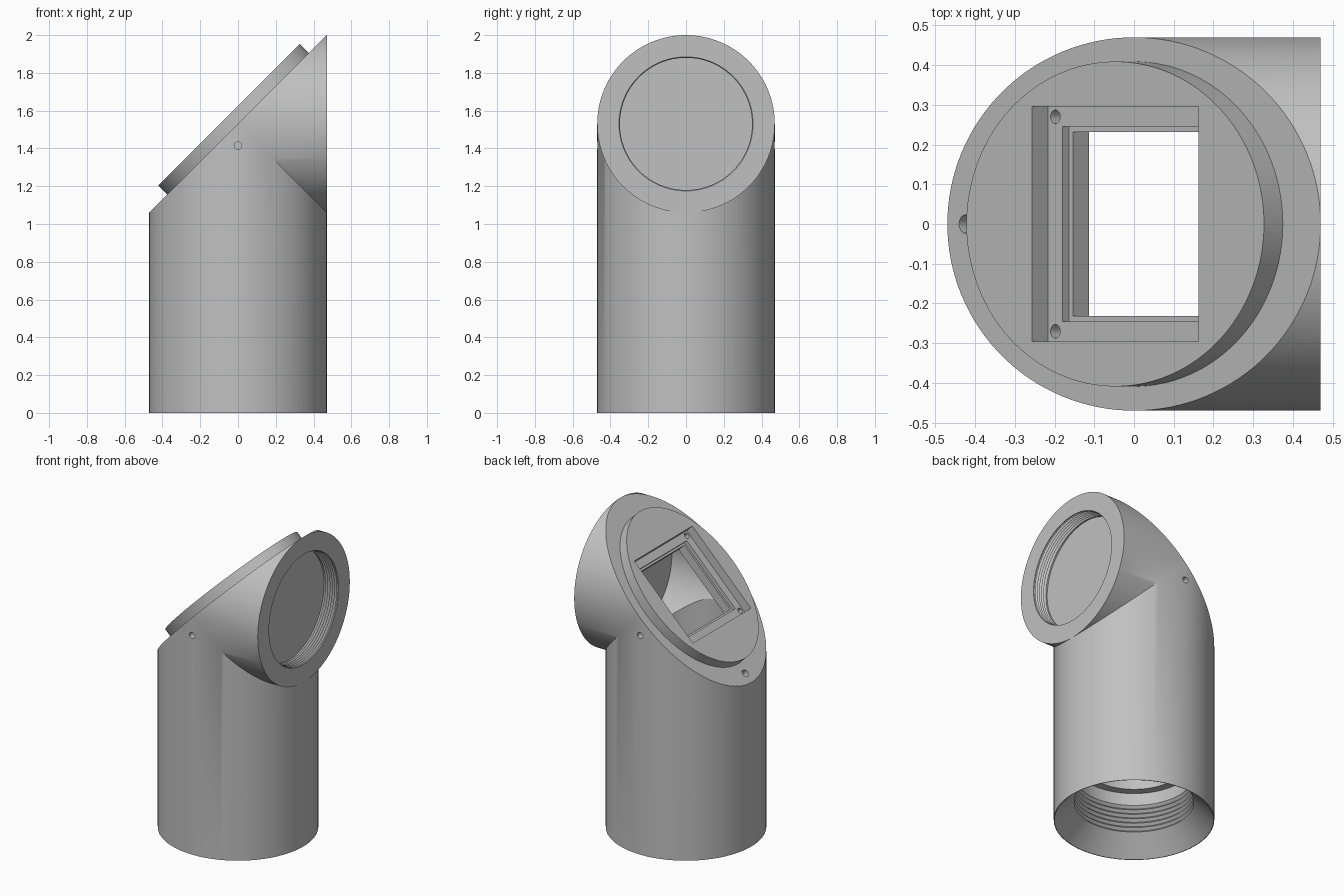
import bpy, bmesh, math
from mathutils import Matrix, Vector

if "Cube" in bpy.data.objects:
    bpy.data.objects.remove(bpy.data.objects["Cube"])

R, AXIS, SEG = 0.47, 1.53, 128
S = math.sqrt(0.5)
# local frame of the slanted face: u up the slope, y across, n outward
SLANT = Matrix(((S, 0, -S, 0), (0, 1, 0, 0), (S, 0, S, AXIS), (0, 0, 0, 1)))

grey = bpy.data.materials.new("plain grey")
grey.diffuse_color = (0.53, 0.53, 0.53, 1)
grey.use_nodes = True
grey.node_tree.nodes["Principled BSDF"].inputs["Base Color"].default_value = grey.diffuse_color


def finish(bm, name, matrix=Matrix()):
    bmesh.ops.remove_doubles(bm, verts=bm.verts, dist=1e-5)
    bmesh.ops.transform(bm, matrix=matrix, verts=bm.verts)
    bmesh.ops.recalc_face_normals(bm, faces=bm.faces)
    mesh = bpy.data.meshes.new(name)
    bm.to_mesh(mesh)
    bm.free()
    mesh.materials.append(grey)
    obj = bpy.data.objects.new(name, mesh)
    bpy.context.collection.objects.link(obj)
    return obj


def lathe(name, profile, matrix=Matrix(), seg=96):
    """Closed solid from (radius, height) points that start and end on the axis."""
    bm = bmesh.new()
    rings = []
    for r, h in profile:
        if r == 0:
            rings.append([bm.verts.new((0, 0, h))] * seg)
        else:
            rings.append([bm.verts.new((r * math.cos(2 * math.pi * i / seg),
                                        r * math.sin(2 * math.pi * i / seg), h))
                          for i in range(seg)])
    for a, b in zip(rings, rings[1:]):
        for i in range(seg):
            j = (i + 1) % seg
            bm.faces.new(list(dict.fromkeys((a[i], a[j], b[j], b[i]))))
    return finish(bm, name, matrix)


def rod(name, r, h0, h1, matrix=Matrix(), seg=96):
    return lathe(name, [(0, h0), (r, h0), (r, h1), (0, h1)], matrix, seg)


def box(name, lo, hi, matrix=Matrix()):
    bm = bmesh.new()
    bmesh.ops.create_cube(bm, size=1)
    lo, hi = Vector(lo), Vector(hi)
    for v in bm.verts:
        v.co = [l + (c + 0.5) * (h - l) for c, l, h in zip(v.co, lo, hi)]
    return finish(bm, name, matrix)


def combine(obj, tool, operation="DIFFERENCE"):
    mod = obj.modifiers.new("combine", "BOOLEAN")
    mod.operation, mod.object, mod.solver = operation, tool, "EXACT"
    bpy.context.view_layer.objects.active = obj
    bpy.ops.object.modifier_apply(modifier=mod.name)
    bpy.data.objects.remove(tool)


def thread(r, depth, h0, h1, turns):
    pitch = (h1 - h0) / turns
    pts = []
    for i in range(turns):
        h = h0 + i * pitch
        pts += [(r, h), (r + depth, h + pitch * 0.5)]
    return pts + [(r, h1)]


# elbow body: upright and sideways tubes mitred together, corner sliced at 45 degrees
bm = bmesh.new()
base, top, inner, end, slant = [], [], [], [], []
for i in range(SEG):
    t = 2 * math.pi * i / SEG
    c, s = R * math.cos(t), R * math.sin(t)
    base.append(Vector((c, s, 0)))
    top.append(Vector((c, s, AXIS - abs(c))))
    inner.append(Vector((abs(c), s, AXIS + c)))
    end.append(Vector((R, s, AXIS + c)))
    slant.append(Vector((c, s, AXIS + c)))
for a, b in ((base, top), (inner, end)):
    for i in range(SEG):
        j = (i + 1) % SEG
        corners = []
        for p in (a[i], a[j], b[j], b[i]):
            if all((p - q).length > 1e-5 for q in corners):
                corners.append(p)
        bm.faces.new([bm.verts.new(p) for p in corners])
for loop in (base, end, slant):
    bm.faces.new([bm.verts.new(p) for p in loop])
body = finish(bm, "elbow_body")

# raised oval pad on the slanted face
pad = rod("oval_pad", 1, -0.03, 0.067, SLANT @ Matrix.Diagonal((0.53, 0.409, 1, 1)), SEG)
combine(body, pad, "UNION")

# inner light passages, both clipped below the slanted wall
side = Matrix.Translation((R, 0, AXIS)) @ Matrix.Rotation(-math.pi / 2, 4, "Y")
for passage in (rod("upright_bore", 0.30, 0.36, 1.9),
                rod("side_bore", 0.348, 0.125, 1.0, side)):
    combine(passage, box("clip", (-2, -2, -0.071), (2, 2, 2), SLANT))
    combine(body, passage)

# flared, threaded bottom socket
combine(body, lathe("bottom_socket", [(0, -0.01), (0.476, -0.01)]
                    + thread(0.35, 0.016, 0.12, 0.30, 6)
                    + [(0.35, 0.38), (0, 0.38)]))

# threaded blind socket on the side end
combine(body, lathe("side_socket", [(0, -0.01), (0.355, -0.01), (0.355, 0.005)]
                    + thread(0.35, 0.014, 0.01, 0.09, 5)
                    + [(0.35, 0.1), (0, 0.1)], side))

# stepped square window
for half, floor in ((0.296, 0.01), (0.245, -0.014), (0.232, -0.1)):
    combine(body, box("window_step", (-half, -half, floor), (half, half, 0.2), SLANT))

# screw holes: pocket corners, slanted face, both flanks
for u in (-0.27, 0.27):
    for y in (-0.27, 0.27):
        combine(body, rod("corner_hole", 0.017, -0.045, 0.05,
                          SLANT @ Matrix.Translation((u, y, 0)), 24))
combine(body, rod("face_hole", 0.023, -0.08, 0.03,
                  SLANT @ Matrix.Translation((-0.60, 0, 0)), 24))
for sign in (-1, 1):
    combine(body, rod("flank_hole", 0.02, 0.39, 0.5,
                      Matrix.Translation((0, 0, 1.415))
                      @ Matrix.Rotation(-sign * math.pi / 2, 4, "X"), 24))

# smooth round walls, crisp edges
bpy.ops.object.select_all(action="DESELECT")
body.select_set(True)
bpy.context.view_layer.objects.active = body
bpy.ops.object.shade_smooth_by_angle(angle=math.radians(30))
